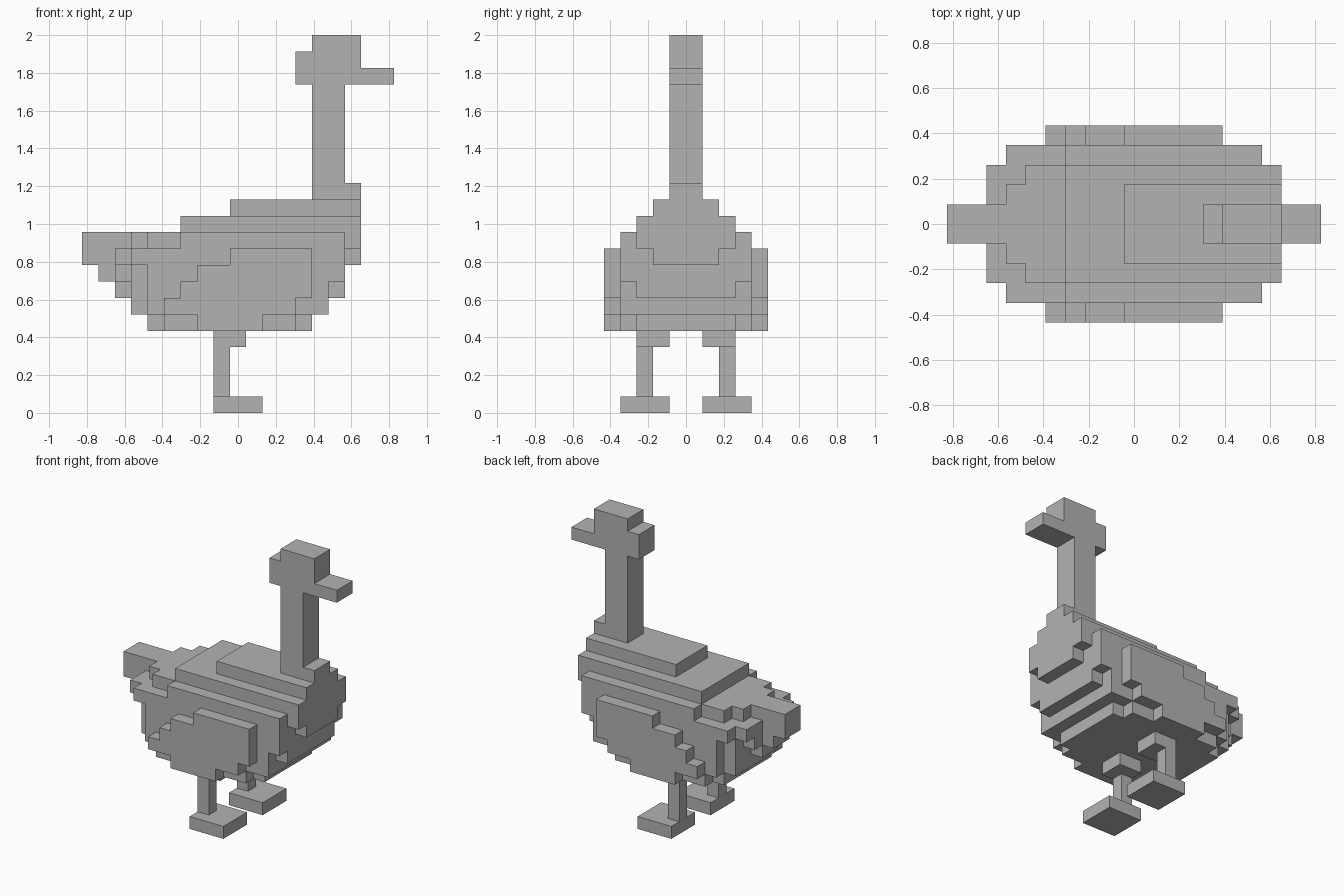
import bpy, bmesh
from mathutils import Vector

if "Cube" in bpy.data.objects:
    bpy.data.objects.remove(bpy.data.objects["Cube"])

S = 2 / 23                     # block size
X0 = -9.5                      # x of block column 0, in blocks

grey = bpy.data.materials.new("grey")
grey.diffuse_color = (0.45, 0.45, 0.45, 1)
grey.use_nodes = True
grey.node_tree.nodes["Principled BSDF"].inputs["Base Color"].default_value = grey.diffuse_color

parts = {}


def fill(part, x, y, z):
    """Fill a range of blocks: x columns, y rows, z layers (end excluded)."""
    cells = parts.setdefault(part, set())
    cells.update((i, j, k) for i in range(*x) for j in range(*y) for k in range(*z))


def slab(part, layer, half, x0, x1):
    """One layer of blocks, mirrored in y."""
    fill(part, (x0, x1), (-half, half), (layer, layer + 1))


# body: each layer is a stack of (half width, first column, last column)
body = {
    5: [(3, 4, 14), (4, 5, 13)],
    6: [(3, 3, 15), (4, 4, 15)],
    7: [(1, 2, 16), (3, 3, 16), (4, 4, 15)],
    8: [(1, 1, 16), (2, 2, 16), (3, 3, 16), (4, 4, 16)],
    9: [(2, 2, 17), (3, 2, 16), (4, 3, 16)],
    10: [(2, 3, 17), (3, 4, 17), (4, 6, 16)],
    11: [(3, 6, 17)],
    12: [(2, 9, 17)],
}
for layer, rows in body.items():
    for half, x0, x1 in rows:
        slab("body", layer, half, x0, x1)

# tail
fill("tail", (0, 2), (-1, 1), (9, 11))
fill("tail", (2, 3), (-1, 1), (10, 11))

# neck with its wider base
fill("neck", (14, 17), (-1, 1), (13, 14))
fill("neck", (14, 16), (-1, 1), (14, 20))

# head and beak
fill("head", (13, 17), (-1, 1), (20, 22))
fill("head", (14, 17), (-1, 1), (22, 23))
fill("beak", (17, 19), (-1, 1), (20, 21))

# wings, legs and feet, mirrored left and right
wing = {5: (7, 11), 6: (5, 13), 7: (6, 14), 8: (7, 14), 9: (9, 14)}
for side, m in (("right", -1), ("left", 1)):
    def row(a, b):
        return (a, b) if m > 0 else (-b, -a)
    for layer, cols in wing.items():
        fill(side + "_wing", cols, row(4, 5), (layer, layer + 1))
    fill(side + "_leg", (8, 10), row(1, 3), (4, 5))
    fill(side + "_leg", (8, 9), row(2, 3), (1, 4))
    fill(side + "_foot", (8, 11), row(1, 4), (0, 1))

# build each part, keeping only the outside faces of the whole model
solid = set().union(*parts.values())
for name, cells in parts.items():
    bm = bmesh.new()
    for c in sorted(cells):
        for axis in range(3):
            for sign in (0, 1):
                n = list(c)
                n[axis] += 2 * sign - 1
                if tuple(n) in solid:
                    continue
                corners = []
                for a, b in ((0, 0), (1, 0), (1, 1), (0, 1)):
                    p = Vector(c)
                    p[axis] += sign
                    p[(axis + 1) % 3] += a
                    p[(axis + 2) % 3] += b
                    p.x += X0
                    corners.append(bm.verts.new(p * S))
                bm.faces.new(corners if sign else corners[::-1])
    bmesh.ops.remove_doubles(bm, verts=bm.verts, dist=S / 100)
    mesh = bpy.data.meshes.new(name)
    bm.to_mesh(mesh)
    bm.free()
    mesh.materials.append(grey)
    bpy.context.collection.objects.link(bpy.data.objects.new(name, mesh))
